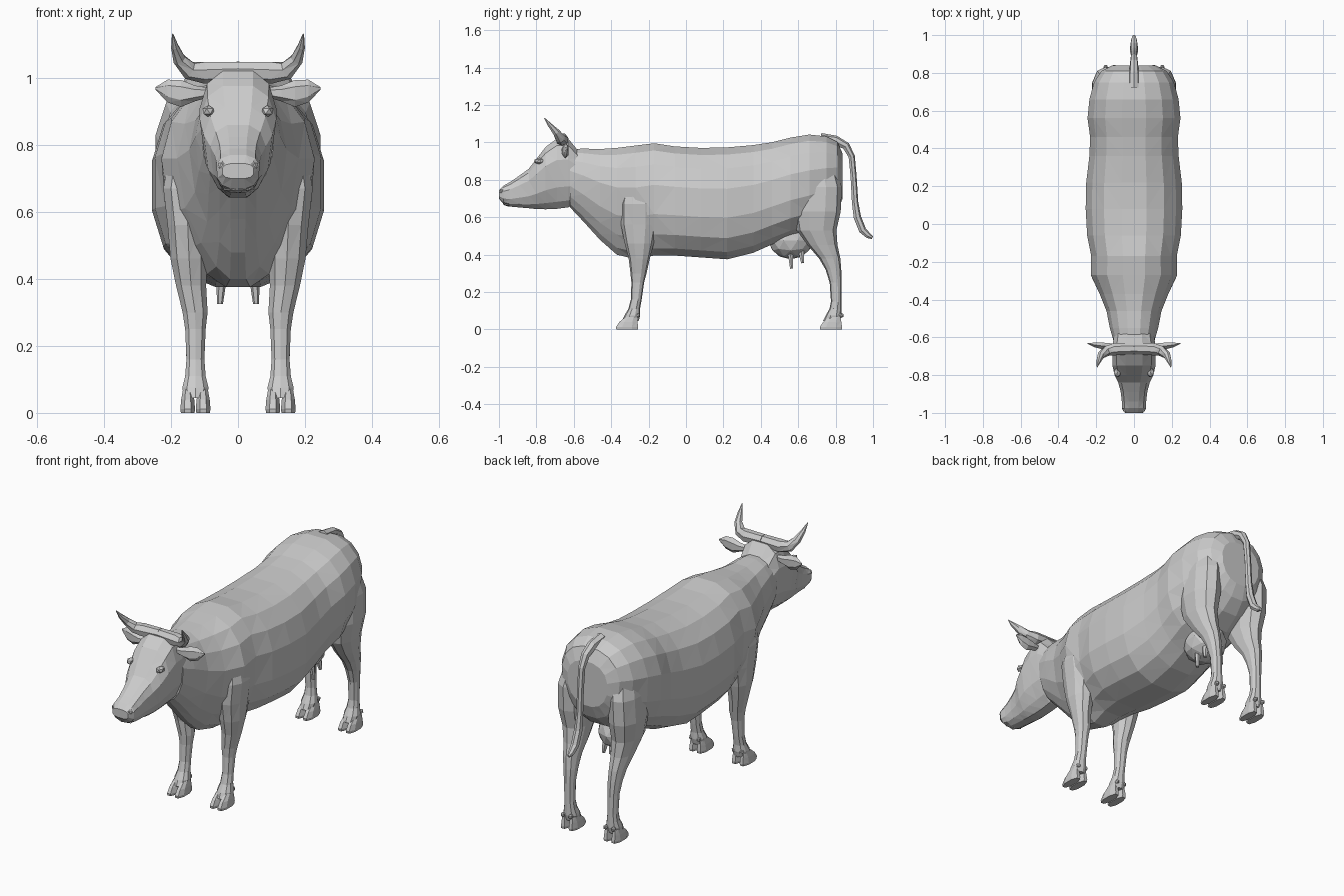
import bpy, bmesh, math
from mathutils import Vector, Matrix

X, Y, Z = Vector((1, 0, 0)), Vector((0, 1, 0)), Vector((0, 0, 1))


def ring(c, u, v, ru, rv, n, power=2.0, pinch=0.0):
    """Superellipse ring; pinch narrows the side facing -v."""
    pts = []
    for i in range(n):
        a = 2 * math.pi * (i + 0.5) / n
        s, t = math.cos(a), math.sin(a)
        s = math.copysign(abs(s) ** (2 / power), s)
        t = math.copysign(abs(t) ** (2 / power), t)
        s *= 1 - pinch * max(0, -t)
        pts.append(Vector(c) + u * ru * s + v * rv * t)
    return pts


def finish(name, bm, mirror):
    bmesh.ops.recalc_face_normals(bm, faces=bm.faces)
    me = bpy.data.meshes.new(name)
    bm.to_mesh(me)
    bm.free()
    ob = bpy.data.objects.new(name, me)
    bpy.context.collection.objects.link(ob)
    if mirror:
        m = ob.modifiers.new("mirror", 'MIRROR')
        m.use_mirror_merge = False
    return ob


def loft(name, rings, mirror=False):
    bm = bmesh.new()
    vs = [[bm.verts.new(p) for p in r] for r in rings]
    n = len(vs[0])
    for a, b in zip(vs, vs[1:]):
        for i in range(n):
            j = (i + 1) % n
            bm.faces.new((a[i], a[j], b[j], b[i]))
    bm.faces.new(vs[0])
    bm.faces.new(vs[-1])
    bmesh.ops.triangulate(bm, faces=[f for f in bm.faces if len(f.verts) == 4],
                          quad_method='SHORT_EDGE')
    return finish(name, bm, mirror)


def barrel(name, secs, n, power):
    """Loft along y from (y, bottom, top, half width, pinch)."""
    return loft(name, [ring((0, y, (b + t) / 2), X, Z, w, (t - b) / 2, n, power, p)
                       for y, b, t, w, p in secs])


def limb(name, secs, n=10, power=2.2):
    """Mirrored loft along z from (z, x, y, x radius, y radius)."""
    return loft(name, [ring((x, y, z), X, Y, rx, ry, n, power)
                       for z, x, y, rx, ry in secs], True)


def tube(name, pts, ref, n=7, mirror=False):
    """Tube through (x, y, z, radius) points."""
    ps = [Vector(p[:3]) for p in pts]
    rings = []
    for i, p in enumerate(ps):
        d = (ps[min(i + 1, len(ps) - 1)] - ps[max(i - 1, 0)]).normalized()
        u = d.cross(ref).normalized()
        rings.append(ring(p, u, u.cross(d), pts[i][3], pts[i][3], n))
    return loft(name, rings, mirror)


def blob(name, c, r, mirror=False, sub=2):
    bm = bmesh.new()
    bmesh.ops.create_icosphere(bm, subdivisions=sub, radius=1,
                               matrix=Matrix.Translation(c) @ Matrix.Diagonal((*r, 1)))
    return finish(name, bm, mirror)


# Torso with neck and brisket
barrel("torso", [
    (-.62, .650, .965, .110, .2), (-.55, .575, .970, .130, .35),
    (-.46, .475, .968, .148, .45), (-.37, .395, .975, .185, .5),
    (-.27, .370, .988, .232, .4), (-.17, .390, 1.00, .230, .15),
    (-.06, .390, .983, .252, 0), (.08, .380, .975, .260, 0),
    (.22, .370, .978, .257, 0), (.36, .405, .990, .240, 0),
    (.46, .450, 1.005, .236, 0), (.56, .490, 1.030, .250, 0),
    (.66, .520, 1.046, .240, .1), (.75, .570, 1.035, .215, .2),
    (.81, .630, 1.005, .175, .2), (.838, .700, .940, .120, .1)], 16, 2.4)

# Head
barrel("head", [
    (-.57, .68, .95, .105, .3), (-.63, .648, 1.025, .115, .35),
    (-.69, .640, 1.025, .118, .4), (-.75, .638, .980, .117, .4),
    (-.80, .640, .915, .105, .35), (-.84, .645, .862, .085, .25),
    (-.89, .650, .825, .072, .15), (-.94, .655, .790, .066, .1),
    (-.975, .668, .770, .066, .1), (-1.0, .698, .745, .048, 0)], 12, 2.8)
blob("eye", (.088, -.785, .900), (.020, .028, .018), True, 1)
blob("nostril", (.044, -.982, .738), (.018, .016, .016), True, 1)
blob("lower_lip", (0, -.945, .672), (.050, .035, .016), False, 1)

# Horns, joined by the poll ridge
tube("horn", [(0, -.660, 1.020, .030), (.10, -.662, 1.016, .034),
              (.145, -.672, 1.022, .028), (.175, -.695, 1.055, .020),
              (.188, -.728, 1.092, .012), (.195, -.757, 1.130, .002)],
     Y, 7, True)

# Leaf-shaped ears
loft("ear", [ring((x, y, z), Y, Z, ry, rz, 6) for x, y, z, ry, rz in [
    (.095, -.650, .955, .015, .016), (.130, -.648, .953, .020, .024),
    (.170, -.645, .953, .020, .040), (.210, -.640, .960, .014, .034),
    (.246, -.633, .968, .002, .004)]], True)

# Legs
limb("front_leg", [
    (.80, .150, -.260, .050, .060), (.67, .158, -.250, .068, .100),
    (.56, .150, -.250, .063, .098), (.46, .146, -.250, .058, .078),
    (.38, .140, -.250, .047, .057), (.30, .128, -.254, .039, .043),
    (.25, .127, -.258, .032, .034), (.16, .127, -.266, .028, .029),
    (.11, .127, -.277, .032, .031), (.075, .127, -.287, .041, .042),
    (.045, .127, -.298, .036, .045)])
limb("hind_leg", [
    (.90, .125, .690, .065, .100), (.76, .148, .705, .075, .128),
    (.63, .150, .700, .077, .127), (.53, .146, .698, .064, .106),
    (.45, .140, .730, .051, .080), (.38, .136, .768, .040, .057),
    (.32, .132, .788, .035, .042), (.25, .130, .800, .028, .032),
    (.15, .128, .803, .027, .028), (.11, .127, .799, .032, .032),
    (.075, .127, .789, .041, .042), (.045, .127, .778, .036, .045)])

# Cloven hooves: two toes and two dew claws per foot
for leg, y in (("front", -.312), ("hind", .778)):
    for side, x in (("inner", .104), ("outer", .150)):
        limb(f"{leg}_{side}_toe", [
            (.070, x, y + .020, .015, .030), (.040, x, y + .004, .021, .052),
            (.012, x, y - .003, .0235, .064), (0, x, y - .003, .022, .062)], 8)
        blob(f"{leg}_{side}_dew_claw", (x, y + .052, .075), (.012, .015, .014), True, 1)

# Udder and teats
blob("udder", (0, .560, .475), (.105, .120, .100))
for name, y, end in (("front_teat", .560, .325), ("rear_teat", .620, .355)):
    tube(name, [(.045, y - .005, .43, .018), (.050, y, .385, .014),
                (.054, y + .004, end, .009)], X, 6, True)

# Tail with tuft
tube("tail", [(0, .720, 1.020, .030), (0, .800, 1.010, .026), (0, .855, .980, .022),
              (0, .885, .925, .018), (0, .895, .820, .017), (0, .903, .680, .018),
              (0, .915, .600, .021), (0, .943, .530, .021), (0, .975, .500, .016),
              (0, .997, .490, .008)], X, 7)
